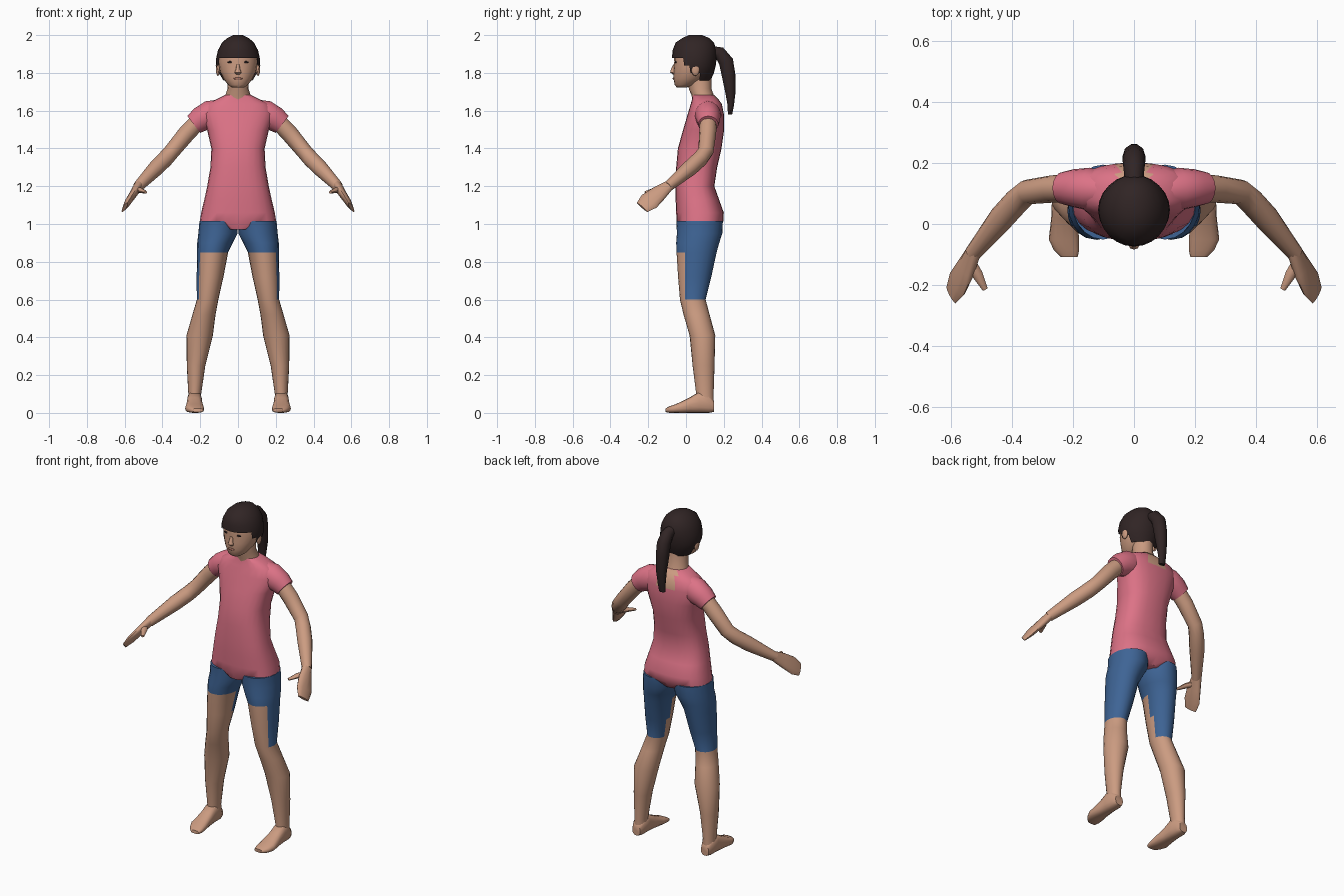
import bpy
import bmesh
import math
from mathutils import Vector

cube = bpy.data.objects.get("Cube")
if cube:
    bpy.data.objects.remove(cube, do_unlink=True)


def material(name, rgb):
    mat = bpy.data.materials.new(name)
    mat.use_nodes = True
    mat.diffuse_color = (*rgb, 1)
    bsdf = next(n for n in mat.node_tree.nodes if n.type == 'BSDF_PRINCIPLED')
    bsdf.inputs["Base Color"].default_value = (*rgb, 1)
    return mat


SKIN = material("skin", (.6, .33, .22))
PINK = material("pink_shirt", (.72, .17, .24))
BLUE = material("blue_shorts", (.048, .127, .3))
HAIR = material("dark_hair", (.03, .018, .018))
LIPS = material("lips", (.42, .18, .13))
X, Y, Z = Vector((1, 0, 0)), Vector((0, 1, 0)), Vector((0, 0, 1))


def finish(bm, name, mats, angle):
    mesh = bpy.data.meshes.new(name)
    bm.to_mesh(mesh)
    obj = bpy.data.objects.new(name, mesh)
    bpy.context.collection.objects.link(obj)
    for mat in mats:
        mesh.materials.append(mat)
    bpy.ops.object.select_all(action='DESELECT')
    obj.select_set(True)
    bpy.context.view_layer.objects.active = obj
    bpy.ops.object.shade_smooth_by_angle(angle=math.radians(angle))


def loft(name, rings, mats, side=X, normal=None, sides=16, power=2,
         paint=None, mirror=False, angle=50):
    """Skin rings (x, y, z, half width, half depth); paint picks the material
    slot of a face from its centre, or None to leave the face out."""
    points = [Vector(r[:3]) for r in rings]
    for sign in ((1, -1) if mirror else (1,)):
        bm = bmesh.new()
        loops = []
        for i, (p, ring) in enumerate(zip(points, rings)):
            n = normal or points[min(i + 1, len(points) - 1)] - points[max(i - 1, 0)]
            n = n.normalized()
            u = (side - n * side.dot(n)).normalized()
            v = n.cross(u)
            loop = []
            for k in range(sides):
                t = math.tau * k / sides
                c, s = [math.copysign(abs(w) ** (2 / power), w)
                        for w in (math.cos(t), math.sin(t))]
                q = p + u * c * ring[3] + v * s * ring[4]
                loop.append(bm.verts.new((q.x * sign, q.y, q.z)))
            loops.append(loop)
        for low, high in zip(loops, loops[1:]):
            for k in range(sides):
                j = (k + 1) % sides
                bm.faces.new((low[k], low[j], high[j], high[k]))
        bm.faces.new(loops[0])
        bm.faces.new(loops[-1])
        bmesh.ops.recalc_face_normals(bm, faces=bm.faces)
        if paint:
            gone = []
            for face in bm.faces:
                c = face.calc_center_median()
                slot = paint(c.x * sign, c.y, c.z)
                if slot is None:
                    gone.append(face)
                else:
                    face.material_index = slot
            bmesh.ops.delete(bm, geom=gone, context='FACES')
        prefix = ("left_" if sign > 0 else "right_") if mirror else ""
        finish(bm, prefix + name, mats, angle)
        bm.free()


def stack(rows):
    """Turn (z, half width, front y, back y) into rings."""
    return [(0, (f + b) / 2, z, w, (b - f) / 2) for z, w, f, b in rows]


def ellipsoid(name, centre, radii, mat, mirror=False):
    for sign in ((1, -1) if mirror else (1,)):
        bm = bmesh.new()
        bmesh.ops.create_uvsphere(bm, u_segments=12, v_segments=8, radius=1)
        bmesh.ops.scale(bm, vec=radii, verts=bm.verts)
        bmesh.ops.translate(bm, vec=(centre[0] * sign, *centre[1:]), verts=bm.verts)
        prefix = ("left_" if sign > 0 else "right_") if mirror else ""
        finish(bm, prefix + name, [mat], 60)
        bm.free()


# Shirt body, with a bare notch at the nape
def shirt_paint(x, y, z):
    return 1 if y > .1 and abs(x) < .05 and z > 1.59 else 0


loft("shirt", stack([
    (.97, .07, -.035, .165), (1.015, .202, -.05, .198), (1.06, .195, -.052, .2),
    (1.13, .178, -.055, .175), (1.2, .163, -.055, .15), (1.3, .146, -.052, .165),
    (1.4, .141, -.043, .188), (1.5, .164, -.015, .202), (1.585, .19, .01, .2),
    (1.635, .165, .025, .19), (1.66, .115, .032, .172), (1.682, .07, .035, .15),
]), [PINK, SKIN], normal=Z, sides=24, power=2.5, paint=shirt_paint)

loft("sleeve", [
    (.09, .11, 1.59, .06, .07), (.15, .115, 1.578, .07, .075),
    (.2, .118, 1.553, .062, .066), (.234, .118, 1.527, .053, .056),
], [PINK], side=Y, mirror=True)


# Legs with shorts: longer on the back and outer side than on the front
def leg_paint(x, y, z):
    if z > .85:
        return 1
    return 1 if z > .6 and y > (-.003 if x > .14 else .06) else 0


loft("leg", [
    (.102, .072, 1.015, .102, .123), (.106, .072, .95, .104, .12),
    (.122, .062, .9, .094, .114), (.134, .056, .85, .082, .106),
    (.148, .046, .72, .071, .088), (.161, .036, .6, .057, .068),
    (.18, .056, .52, .061, .069), (.203, .087, .41, .07, .068),
    (.222, .093, .25, .049, .058), (.229, .1, .1, .034, .046),
    (.23, .1, .06, .036, .047),
], [SKIN, BLUE], normal=Z, sides=20, paint=leg_paint, mirror=True)

loft("foot", [
    (.23, .148, .035, .026, .03), (.23, .12, .05, .038, .05),
    (.23, .07, .056, .04, .056), (.23, .02, .041, .042, .041),
    (.23, -.05, .024, .05, .024), (.222, -.085, .018, .042, .018),
    (.213, -.108, .014, .028, .01),
], [SKIN], normal=-Y, power=2.6, mirror=True)

# Arms and hands
loft("arm", [
    (.19, .118, 1.565, .045, .045), (.27, .115, 1.482, .045, .046),
    (.35, .105, 1.385, .041, .042), (.385, .075, 1.345, .042, .043),
    (.435, .02, 1.295, .042, .042), (.53, -.097, 1.197, .027, .028),
], [SKIN], side=Y, sides=12, mirror=True)

PALM = Vector((.85, 0, .5))
loft("hand", [
    (.525, -.088, 1.205, .025, .028), (.552, -.145, 1.162, .021, .046),
    (.58, -.195, 1.12, .018, .055), (.6, -.232, 1.088, .009, .04),
], [SKIN], side=PALM, sides=12, mirror=True)

loft("thumb", [
    (.54, -.125, 1.18, .018, .02), (.515, -.165, 1.178, .014, .018),
    (.489, -.215, 1.168, .007, .009),
], [SKIN], side=Z, sides=8, mirror=True)

# Neck and head
loft("neck", stack([
    (1.62, .075, .035, .16), (1.68, .068, .03, .148), (1.715, .056, .015, .135),
    (1.8, .055, .005, .135),
]), [SKIN], normal=Z)

loft("head", stack([
    (1.722, .03, -.048, .0), (1.736, .052, -.06, .05), (1.77, .078, -.066, .1),
    (1.81, .096, -.066, .13), (1.86, .104, -.062, .145), (1.9, .098, -.064, .148),
    (1.95, .078, -.04, .13), (1.98, .04, .0, .09),
]), [SKIN], normal=Z, sides=20)

loft("nose", [
    (0, -.06, 1.845, .008, .008), (0, -.067, 1.82, .011, .012),
    (0, -.07, 1.803, .018, .014), (0, -.062, 1.792, .012, .008),
], [SKIN], normal=Z, sides=8)

ellipsoid("ear", (.106, .05, 1.818), (.011, .022, .034), SKIN, True)
ellipsoid("eye", (.041, -.054, 1.857), (.017, .004, .005), HAIR, True)
ellipsoid("mouth", (0, -.066, 1.77), (.024, .005, .006), LIPS)


# Hair cap, cut open around the face and ears
def hair_paint(x, y, z):
    if z > 1.88:
        return 0
    limit = 0 if z > 1.84 else .02 if z > 1.8 else .07
    return 0 if y > limit and z > 1.762 else None


loft("hair", stack([
    (1.76, .08, -.03, .13), (1.8, .105, -.05, .148), (1.84, .118, -.065, .158),
    (1.88, .115, -.074, .162), (1.92, .106, -.071, .161), (1.96, .085, -.055, .148),
    (1.985, .056, -.018, .122), (2, .024, .015, .085),
]), [HAIR], normal=Z, sides=24, paint=hair_paint)

loft("ponytail", [
    (0, .13, 1.915, .03, .03), (0, .178, 1.905, .034, .036),
    (0, .212, 1.86, .038, .041), (0, .225, 1.79, .037, .038),
    (0, .235, 1.7, .03, .029), (-.003, .237, 1.63, .024, .018),
    (-.004, .233, 1.58, .02, .012),
], [HAIR], sides=10)
